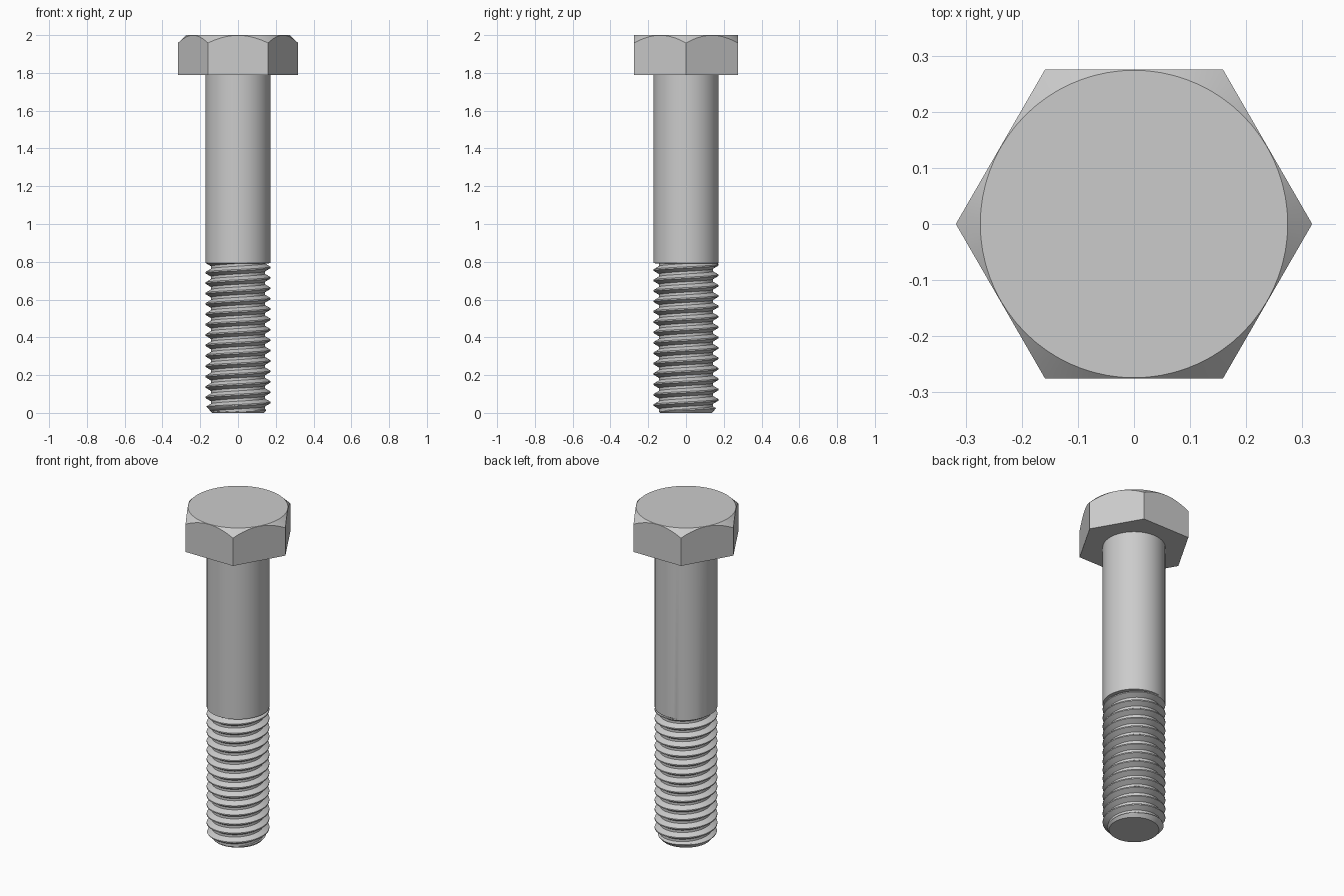
import bpy, bmesh, math

if "Cube" in bpy.data.objects:
    bpy.data.objects.remove(bpy.data.objects["Cube"])

TAU = 2 * math.pi


def finish(bm, name):
    bmesh.ops.remove_doubles(bm, verts=bm.verts[:], dist=1e-5)
    # close the flat ends left open by the lofted rings
    bmesh.ops.holes_fill(bm, edges=[e for e in bm.edges if e.is_boundary], sides=0)
    bmesh.ops.recalc_face_normals(bm, faces=bm.faces[:])
    mesh = bpy.data.meshes.new(name)
    bm.to_mesh(mesh)
    bm.free()
    ob = bpy.data.objects.new(name, mesh)
    bpy.context.collection.objects.link(ob)
    bpy.ops.object.select_all(action='DESELECT')
    ob.select_set(True)
    bpy.context.view_layer.objects.active = ob
    bpy.ops.object.shade_smooth_by_angle(angle=math.radians(20))
    return ob


def loft(name, segments, rows):
    """rows: functions angle -> (radius, z), listed bottom to top."""
    bm = bmesh.new()
    grid = []
    for row in rows:
        ring = []
        for i in range(segments + 1):
            a = TAU * i / segments
            r, z = row(a)
            ring.append(bm.verts.new((r * math.cos(a), r * math.sin(a), z)))
        grid.append(ring)
    for lo, hi in zip(grid, grid[1:]):
        for i in range(segments):
            quad = (lo[i], lo[i + 1], hi[i + 1], hi[i])
            # skip zero-area quads where rows are clamped at the ends
            if (lo[i].co - hi[i].co).length > 1e-7 or (lo[i + 1].co - hi[i + 1].co).length > 1e-7:
                bm.faces.new(quad)
    return finish(bm, name)


# Hexagonal head with a conical chamfer on top
APOTHEM, TOP_R, HEAD_BASE, TOP = 0.275, 0.274, 1.79, 2.0


def hex_radius(a):
    return APOTHEM / math.cos((a % (TAU / 6)) - TAU / 12)


loft("hex_head", 72, [
    lambda a: (hex_radius(a), HEAD_BASE),
    lambda a: (hex_radius(a), TOP - (hex_radius(a) - TOP_R) * 0.95),
    lambda a: (TOP_R, TOP),
])

# Plain shank running down into a right-handed helical thread
SHANK_R, ROOT_R, THREAD_TOP, PITCH, STEPS = 0.172, 0.143, 0.79, 0.055, 16


def thread_row(j):
    def row(a):
        z = min(max(PITCH * (j / STEPS + a / TAU), 0.0), THREAD_TOP)
        u = (z / PITCH - a / TAU) % 1.0
        t = (min(u, 1 - u) - 0.0625) / 0.3125
        r = SHANK_R - (SHANK_R - ROOT_R) * min(max(t, 0.0), 1.0)
        return min(r, 0.137 + 0.9 * z), z          # chamfered tip
    return row


rows = [thread_row(j) for j in range(-STEPS, int(THREAD_TOP / PITCH * STEPS) + 2)]
rows += [lambda a: (SHANK_R, THREAD_TOP + 0.003), lambda a: (SHANK_R, HEAD_BASE + 0.005)]
loft("threaded_shank", 64, rows)
